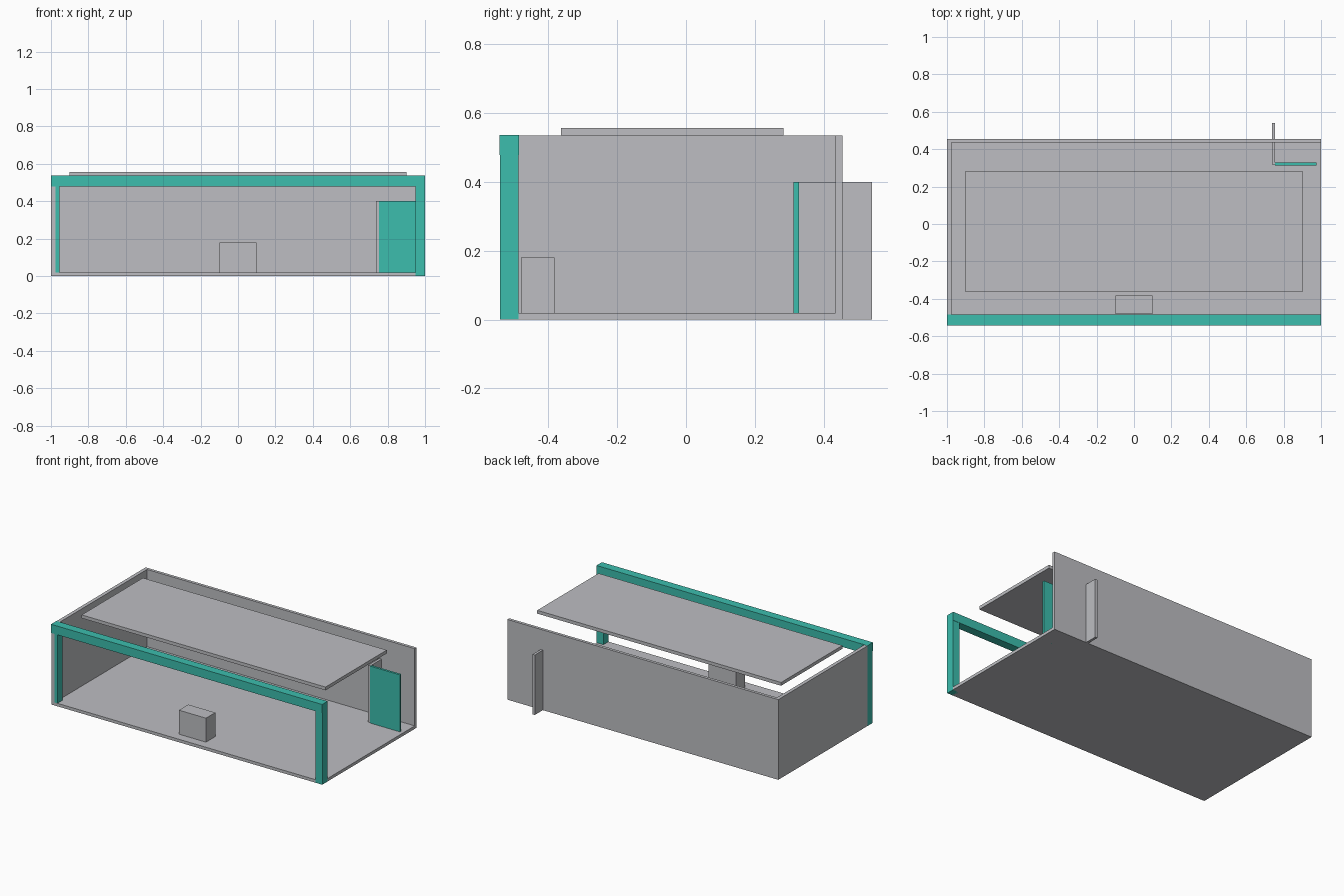
import bpy

if "Cube" in bpy.data.objects:
    bpy.data.objects.remove(bpy.data.objects["Cube"])


def material(name, rgb):
    m = bpy.data.materials.new(name)
    m.diffuse_color = (*rgb, 1.0)
    m.use_nodes = True
    m.node_tree.nodes["Principled BSDF"].inputs["Base Color"].default_value = m.diffuse_color
    return m


grey = material("light grey", (0.51, 0.515, 0.54))
teal = material("teal", (0.045, 0.51, 0.42))


def box(name, x, y, z, mat):
    """Axis-aligned box given as (min, max) ranges."""
    bpy.ops.mesh.primitive_cube_add(size=1)
    ob = bpy.context.object
    ob.name = name
    for v in ob.data.vertices:
        v.co = [r[0] if c < 0 else r[1] for c, r in zip(v.co, (x, y, z))]
    ob.data.materials.append(mat)
    return ob


# Room shell, open at the front and right
box("floor", (-1, 1), (-0.54, 0.455), (0, 0.02), grey)
box("back_wall", (-1, 1), (0.435, 0.455), (0, 0.535), grey)
box("left_wall", (-1, -0.976), (-0.54, 0.455), (0, 0.535), grey)

# Floating ceiling panel
box("ceiling_panel", (-0.9, 0.9), (-0.363, 0.283), (0.535, 0.557), grey)

# Front frame
box("left_post", (-1.0005, -0.955), (-0.5395, -0.487), (0, 0.48), teal)
box("right_post", (0.95, 1.0005), (-0.5405, -0.487), (0, 0.48), teal)
box("front_beam", (-1.0005, 1.0005), (-0.542, -0.485), (0.478, 0.536), teal)

# Corner storage: partition passing through the back wall, and its door
box("partition", (0.738, 0.755), (0.318, 0.54), (0, 0.4), grey)
box("storage_door", (0.755, 0.975), (0.313, 0.328), (0, 0.4), teal)

# Counter
box("counter", (-0.1, 0.1), (-0.48, -0.382), (0.02, 0.18), grey)
